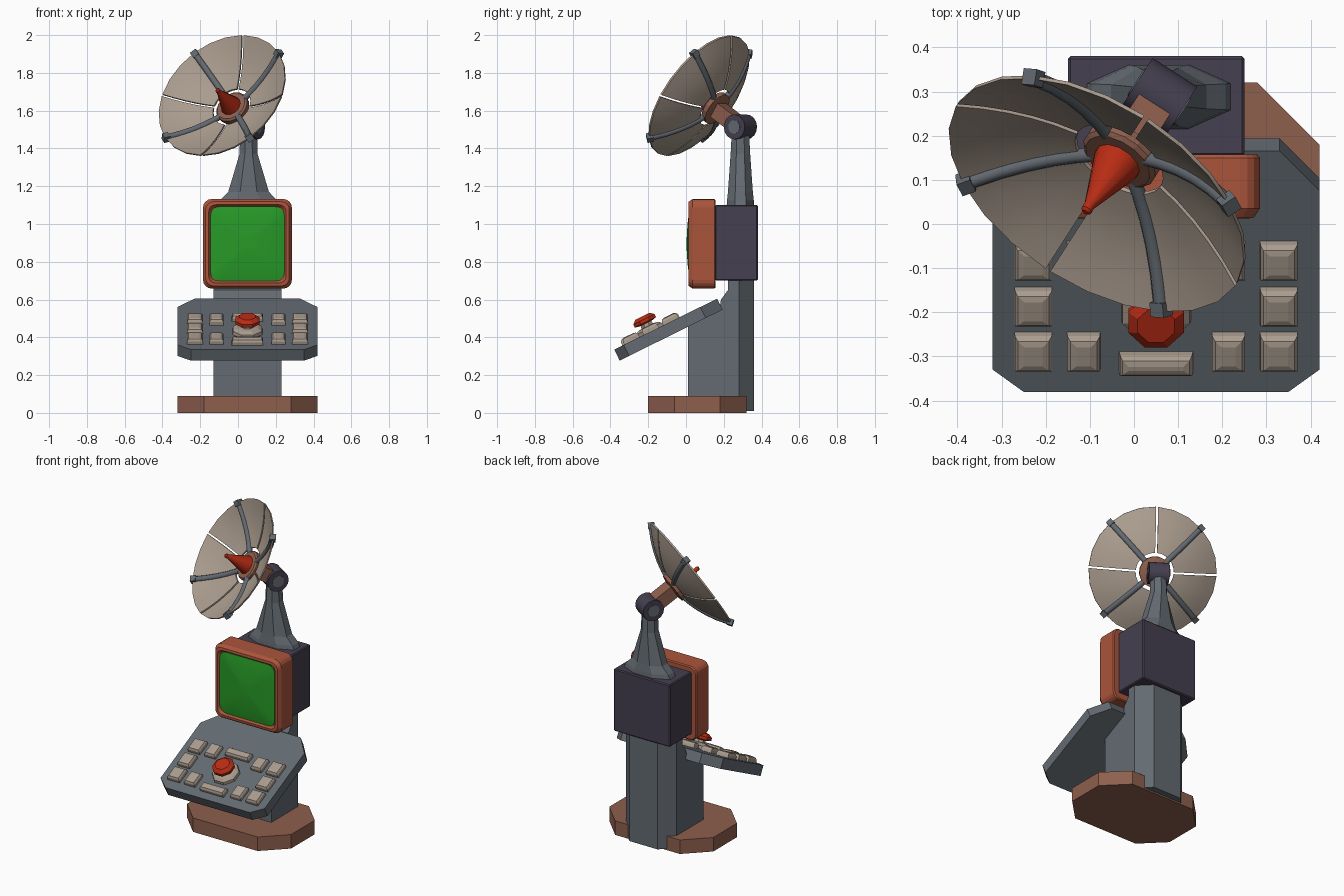
import bpy, bmesh, math
from mathutils import Matrix, Vector

if "Cube" in bpy.data.objects:
    bpy.data.objects.remove(bpy.data.objects["Cube"])


def material(name, *rgb):
    m = bpy.data.materials.new(name)
    m.diffuse_color = (*rgb, 1)
    m.use_nodes = True
    m.node_tree.nodes["Principled BSDF"].inputs["Base Color"].default_value = m.diffuse_color
    return m


SLATE = material("slate_grey", .125, .145, .165)
TAN = material("warm_tan", .40, .33, .27)
BROWN = material("brown", .27, .115, .075)
RUST = material("rust_orange", .40, .09, .045)
GREEN = material("screen_green", .02, .32, .02)
RED = material("signal_red", .48, .025, .007)
DARK = material("dark_violet", .06, .05, .08)
I = Matrix.Identity(4)


def loft(name, rings, mat, frame=I, smooth=None):
    """Skin a stack of equal-sized closed rings and cap both ends."""
    bm = bmesh.new()
    vs = [[bm.verts.new(frame @ Vector(p)) for p in ring] for ring in rings]
    n = len(vs[0])
    for a, b in zip(vs, vs[1:]):
        for i in range(n):
            j = (i + 1) % n
            bm.faces.new((a[i], a[j], b[j], b[i]))
    bm.faces.new(vs[0])
    bm.faces.new(vs[-1])
    bmesh.ops.recalc_face_normals(bm, faces=bm.faces)
    me = bpy.data.meshes.new(name)
    bm.to_mesh(me)
    bm.free()
    me.materials.append(mat)
    ob = bpy.data.objects.new(name, me)
    bpy.context.collection.objects.link(ob)
    if smooth:
        bpy.ops.object.select_all(action='DESELECT')
        ob.select_set(True)
        bpy.context.view_layer.objects.active = ob
        bpy.ops.object.shade_smooth_by_angle(angle=math.radians(smooth))
    return ob


def ellipse(rx, ry, z, n, cx=0, cy=0):
    return [(cx + rx * math.cos((i + .5) * 2 * math.pi / n),
             cy + ry * math.sin((i + .5) * 2 * math.pi / n), z) for i in range(n)]


def rect(hx, hy, z, cx=0, cy=0):
    return [(cx + sx * hx, cy + sy * hy, z) for sx, sy in ((-1, -1), (1, -1), (1, 1), (-1, 1))]


def round_rect(hx, hz, r, y, cx, cz, k=4):
    pts = []
    for q, (sx, sz) in enumerate(((1, 1), (-1, 1), (-1, -1), (1, -1))):
        for i in range(k + 1):
            t = (q + i / k) * math.pi / 2
            pts.append((cx + sx * (hx - r) + r * math.cos(t), y, cz + sz * (hz - r) + r * math.sin(t)))
    return pts


CX = .05

# Foot plate with clipped corners
plate = [(-.18, -.2), (.28, -.2), (.42, -.06), (.42, .18), (.28, .32), (-.18, .32), (-.32, .18), (-.32, -.06)]
loft("foot_plate", [[(x, y, z) for x, y in plate] for z in (0, .09)], BROWN)

# Column: deep lower part under the desk, slimmer upper part
def column(front):
    return [(-.13, front), (.23, front), (.23, .28), (.15, .36), (-.05, .36), (-.13, .28)]

loft("lower_column", [[(x, y, .01) for x, y in column(.01)],
                      [(x, y, .335 + .495 * (y + .38) - .04) for x, y in column(.01)]], SLATE)
loft("upper_column", [[(x, y, z) for x, y in column(f)] for z, f in ((.5, .17), (.6, .185), (.65, .222), (.71, .222))], SLATE)

# Tilted control desk (local y runs up the slope, z is its normal)
desk = Matrix.Translation((CX, -.38, .335)) @ Matrix.Rotation(math.radians(26.35), 4, 'X')
outline = [(-.30, 0), (.30, 0), (.37, .056), (.37, .508), (.28, .608), (-.28, .608), (-.37, .508), (-.37, .056)]
loft("control_desk", [[(x, y, z) for x, y in outline] for z in (-.065, 0)], SLATE, desk)

# Key caps
def key(name, x, y, hx, hy):
    loft(name, [rect(hx, hy, -.004, x, y), rect(hx * .97, hy * .97, .018, x, y),
                rect(hx - .008, hy - .009, .030, x, y), rect(hx - .022, hy - .022, .034, x, y)], TAN, desk)

for s in (-1, 1):
    for y in (.105, .219, .335):
        key("outer_key", s * .278, y, .043, .046)
    for y in (.105, .335):
        key("inner_key", s * .164, y, .038, .046)
for y in (.075, .36):
    key("bar_key", 0, y, .084, .027)

# Big push button
bc = (0, .212)
loft("button_collar", [ellipse(r, r, z, 8, *bc) for r, z in ((.086, -.004), (.082, .018), (.062, .03), (.036, .034), (.034, .055))], TAN, desk)
loft("button_cap", [ellipse(r, r, z, 8, *bc) for r, z in ((.04, .05), (.068, .056), (.068, .074), (.045, .092))], RED, desk)

# Monitor: rear housing, bezel, bulging screen
bev = loft("monitor_housing", [rect(.2, .113, z, CX, .267) for z in (.7, 1.1)], DARK).modifiers.new("edge", 'BEVEL')
bev.width, bev.segments = .006, 1
MZ = .895
loft("monitor_bezel", [round_rect(.235 - d, .237 - d, max(.045 - d * .3, .03), y, CX, MZ)
                       for d, y in ((.006, .157), (0, .15), (0, .035), (.014, .014), (.03, .012), (.042, .028))], RUST)
loft("screen", [round_rect(.196 * f, .197 * f, .05 * f, y, CX, MZ)
                for f, y in ((1, .035), (1, .022), (.85, .016), (.6, .0095), (.3, .005), (.08, .003))], GREEN, smooth=40)

# Flared neck
loft("neck", [ellipse(hx * 1.08, hy * 1.08, z, 8, .056, .288) for hx, hy, z in
              ((.165, .073, 1.095), (.152, .071, 1.125), (.108, .066, 1.17), (.048, .052, 1.37), (.044, .044, 1.52))], SLATE)

# Dish frame: local z is the pointing direction, origin at the pivot
n = Vector((-.455, -.71, .537)).normalized()
a = Vector((.84, -.54, 0)).normalized()
u = n.cross(a)
dish = Matrix((a, u, n)).transposed().to_4x4()
dish.translation = (.057, .288, 1.514)

# Pivot drum with end discs
def drum(name, r, h, mat):
    loft(name, [[(x, py, pz) for px, py, pz in [(0, p[0], p[1]) for p in ellipse(r, r, 0, 16)]]
                for x in (-h, h)], mat, dish, 30)

drum("pivot_drum", .066, .06, DARK)
drum("pivot_pin", .036, .063, SLATE)

# Stem, hub, feed cone
loft("dish_stem", [rect(.042, .042, z) for z in (.02, .18)], BROWN, dish)
loft("dish_hub", [ellipse(r, r, z, 16) for r, z in ((.06, .165), (.092, .172), (.092, .198), (.082, .207))], BROWN, dish)
loft("feed_cone", [ellipse(r, r, z, 12) for r, z in ((.056, .2), (.056, .212), (.013, .345), (.013, .362), (.007, .368))], RED, dish, 35)

# Dish panels: four curved quadrants with thin gaps
R0, R1 = .112, .376
def depth(r):
    return .189 + .88 * r * r

def quadrant(q):
    prof = [(R0 + (R1 - R0) * i / 5, 0) for i in range(6)]
    prof += [(r, -.01) for r, _ in reversed(prof)]
    rings = []
    for s in range(7):
        ring = []
        for r, off in prof:
            g = math.asin(.006 / r)
            t = q * math.pi / 2 + g + (math.pi / 2 - 2 * g) * s / 6
            ring.append((r * math.cos(t), r * math.sin(t), depth(r) + off))
        rings.append(ring)
    loft("dish_panel", rings, TAN, dish, 30)

# Ribs on the diagonals, straddling the dish skin, with a clamp at the rim
def rib(q):
    rot = dish @ Matrix.Rotation(math.radians(45 + 90 * q), 4, 'Z')

    def tube(name, rs, rad, sides):
        rings = []
        for r in rs:
            sl = math.atan(1.76 * r)
            ring = []
            for k in range(sides):
                t = (k + .5) * 2 * math.pi / sides
                c, s = rad * math.cos(t), rad * math.sin(t)
                ring.append((r - s * math.sin(sl), c, depth(r) - .003 + s * math.cos(sl)))
            rings.append(ring)
        return loft(name, rings, SLATE, rot, 50)

    tube("dish_rib", [.07, .12, .18, .24, .30, .37], .0175, 8)
    tube("rib_clamp", [.358, .386], .026, 4)

for q in range(4):
    quadrant(q)
    rib(q)
